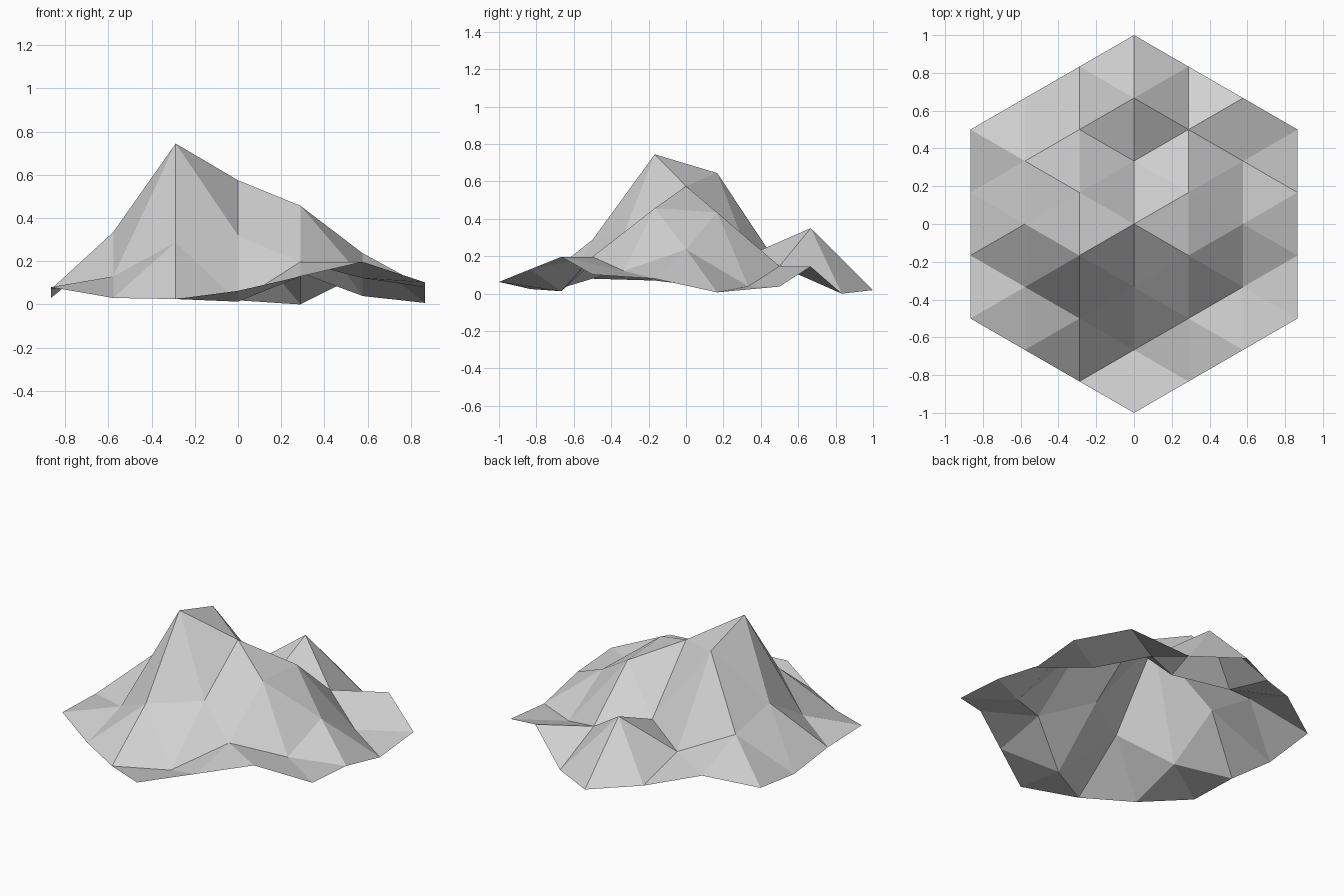
import bpy
import bmesh
import math

old = bpy.data.objects.get("Cube")
if old:
    bpy.data.objects.remove(old, do_unlink=True)

# Flat grey stone colour
stone = bpy.data.materials.new("light_grey_stone")
stone.use_nodes = True
grey = (0.64, 0.64, 0.64, 1)
stone.diffuse_color = grey
bsdf = next(n for n in stone.node_tree.nodes if n.type == 'BSDF_PRINCIPLED')
bsdf.inputs["Base Color"].default_value = grey

# Ground heights on a hexagonal lattice: columns west to east, each south to north
RINGS = 3
HEIGHTS = [
    [.08, .07, .03, .07],
    [.03, .13, .335, .264, .133],
    [.025, .288, .745, .645, .143, .057],
    [.063, .013, .32, .575, .205, .35, .019],
    [.13, .197, .457, .434, .147, 0],
    [.197, .122, .237, .039, .145],
    [.102, .08, .007, .038],
]
STEP = 1 / RINGS
COLUMN_GAP = STEP * math.sqrt(3) / 2

# Lattice points
bm = bmesh.new()
columns = []
for k, heights in enumerate(HEIGHTS):
    x = (k - RINGS) * COLUMN_GAP
    south = -(len(heights) - 1) * STEP / 2
    columns.append([bm.verts.new((x, south + i * STEP, z))
                    for i, z in enumerate(heights)])

# Strips of triangles between neighbouring columns
for west, east in zip(columns, columns[1:]):
    widening = len(east) > len(west)
    for i in range(min(len(west), len(east))):
        if widening:
            bm.faces.new((west[i], east[i], east[i + 1]))
            if i + 1 < len(west):
                bm.faces.new((west[i], east[i + 1], west[i + 1]))
        else:
            bm.faces.new((west[i], east[i], west[i + 1]))
            if i + 1 < len(east):
                bm.faces.new((east[i], east[i + 1], west[i + 1]))

# Hexagonal mountain tile, open underneath and flat shaded
mesh = bpy.data.meshes.new("mountain_terrain")
bm.to_mesh(mesh)
bm.free()
mesh.materials.append(stone)
terrain = bpy.data.objects.new("mountain_terrain", mesh)
bpy.context.collection.objects.link(terrain)
